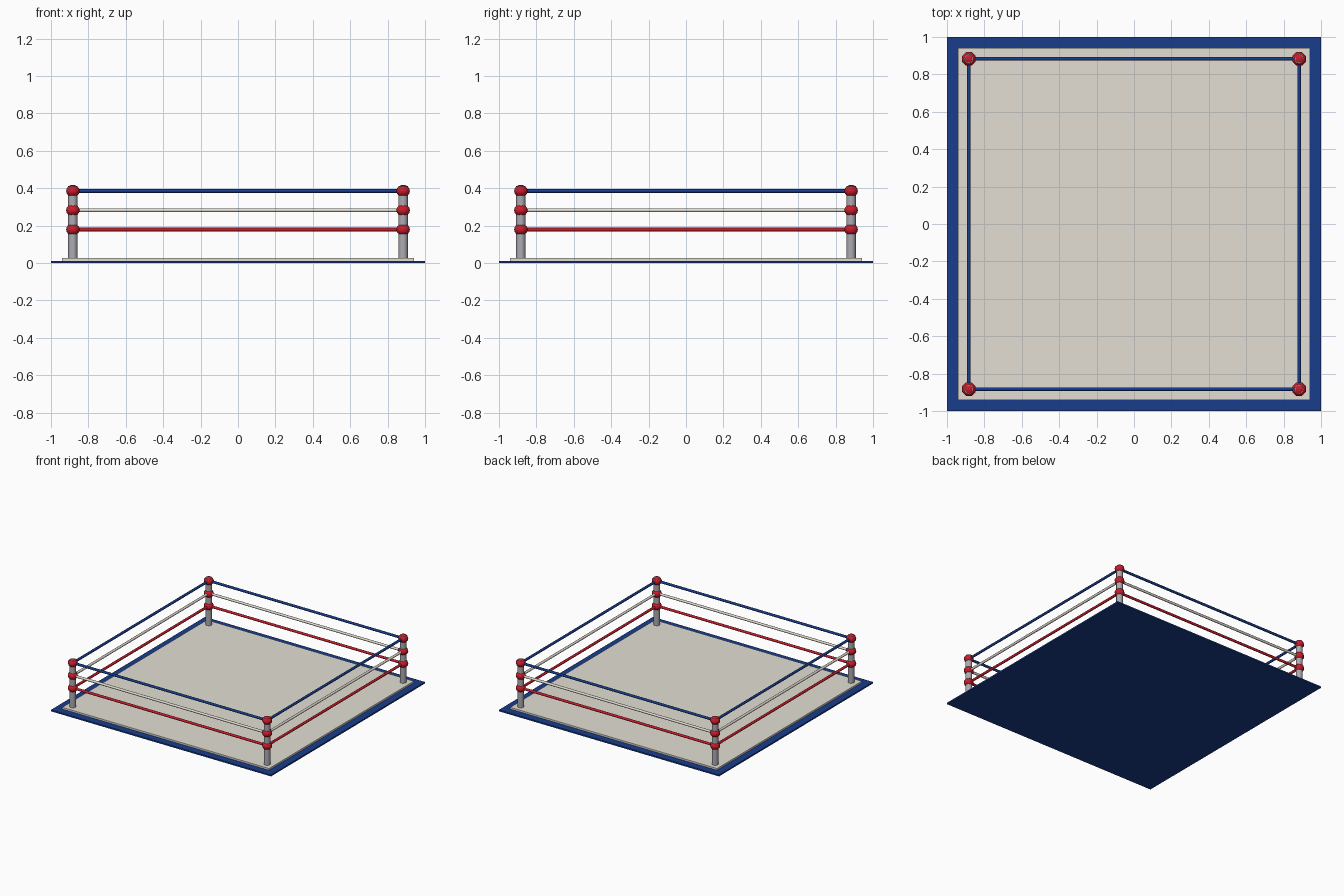
import bpy, math

cube = bpy.data.objects.get("Cube")
if cube:
    bpy.data.objects.remove(cube, do_unlink=True)


def material(name, rgb):
    m = bpy.data.materials.new(name)
    m.use_nodes = True
    m.diffuse_color = (*rgb, 1)
    m.node_tree.nodes["Principled BSDF"].inputs["Base Color"].default_value = (*rgb, 1)
    return m


BLUE = material("blue", (0.009, 0.045, 0.26))
CANVAS = material("canvas", (0.77, 0.74, 0.66))
RED = material("red", (0.6, 0.012, 0.025))
GREY = material("steel grey", (0.42, 0.41, 0.44))


def finish(name, mat, smooth=True):
    ob = bpy.context.object
    ob.name = name
    ob.data.materials.append(mat)
    if smooth:
        bpy.ops.object.shade_smooth_by_angle(angle=math.radians(60))
    return ob


def slab(name, half, z0, z1, mat):
    bpy.ops.mesh.primitive_cube_add(size=2, location=(0, 0, (z0 + z1) / 2))
    bpy.context.object.scale = (half, half, (z1 - z0) / 2)
    bpy.ops.object.transform_apply(location=False, rotation=False)
    finish(name, mat, smooth=False)


# Floor: apron with the canvas lying on it
slab("apron", 1.0, 0, 0.012, BLUE)
slab("canvas_mat", 0.94, 0.006, 0.026, CANVAS)

CORNER = 0.883
POST_TOP = 0.411
LEVELS = [("lower", 0.179, RED), ("middle", 0.282, CANVAS), ("upper", 0.385, BLUE)]

# Corner posts, each with an eight-sided pad at every rope level
for sx, side in ((-1, "right"), (1, "left")):
    for sy, end in ((-1, "front"), (1, "back")):
        x, y = sx * CORNER, sy * CORNER
        bpy.ops.mesh.primitive_cylinder_add(vertices=16, radius=0.025, depth=POST_TOP - 0.01,
                                            location=(x, y, (POST_TOP + 0.01) / 2))
        finish(f"{end}_{side}_post", GREY)
        for level, z, _ in LEVELS:
            bpy.ops.mesh.primitive_uv_sphere_add(segments=8, ring_count=8, radius=0.039,
                                                 location=(x, y, z),
                                                 rotation=(0, 0, math.pi / 8))
            bpy.context.object.scale.z = 0.84
            finish(f"{end}_{side}_{level}_pad", RED)

# Ropes along the four sides
for level, z, mat in LEVELS:
    for i, side in enumerate(("left", "back", "right", "front")):
        a = i * math.pi / 2
        bpy.ops.mesh.primitive_cylinder_add(
            vertices=10, radius=0.01, depth=2 * CORNER,
            location=(CORNER * math.cos(a), CORNER * math.sin(a), z),
            rotation=(math.pi / 2, 0, a))
        finish(f"{side}_{level}_rope", mat)
